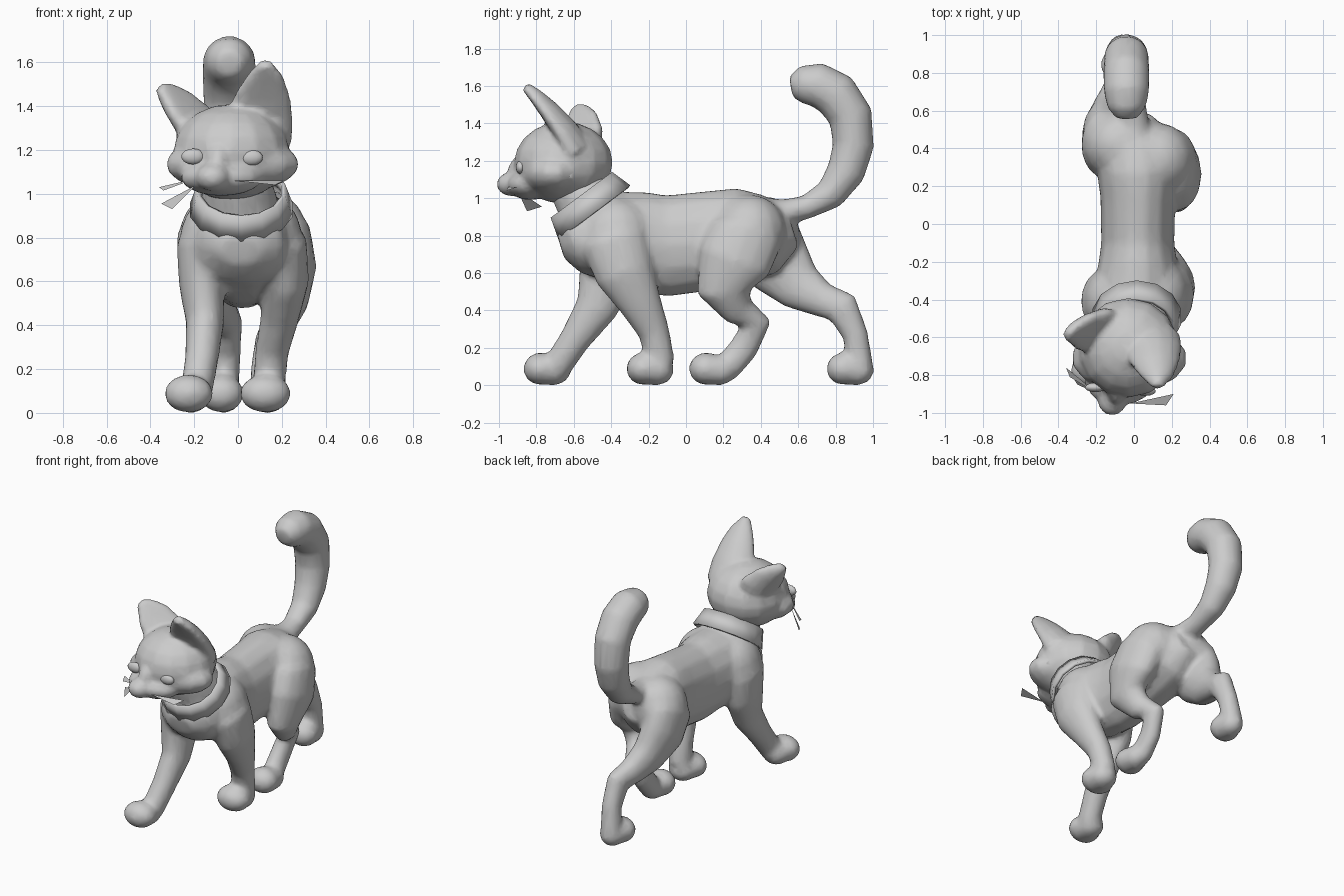
import bpy, bmesh, math
from mathutils import Vector, Matrix


def loft(bm, secs, side=(1, 0, 0), curl=0.0, n=14):
    """Closed tube through sections (x, y, z, half width, half depth)."""
    pts = [Vector(s[:3]) for s in secs]
    rings = []
    for i, s in enumerate(secs):
        t = (pts[min(i + 1, len(pts) - 1)] - pts[max(i - 1, 0)]).normalized()
        a = Vector(side)
        a = (a - t * a.dot(t)).normalized()
        b = t.cross(a)
        ring = []
        for k in range(n):
            c, d = math.cos(2 * math.pi * k / n), math.sin(2 * math.pi * k / n)
            ring.append(bm.verts.new(pts[i] + a * s[3] * c + b * (s[4] * d + curl * s[3] * c * c)))
        rings.append(ring)
    for r, q in zip(rings, rings[1:]):
        for k in range(n):
            bm.faces.new((r[k], r[(k + 1) % n], q[(k + 1) % n], q[k]))
    bm.faces.new(rings[0][::-1])
    bm.faces.new(rings[-1])


def ball(bm, loc, size):
    m = Matrix.Translation(loc) @ Matrix.Diagonal((*size, 1))
    bmesh.ops.create_uvsphere(bm, u_segments=14, v_segments=10, radius=1, matrix=m)


def finish(bm, name, fuse=0.0, soften=5):
    bmesh.ops.recalc_face_normals(bm, faces=bm.faces)
    me = bpy.data.meshes.new(name)
    bm.to_mesh(me)
    bm.free()
    me.polygons.foreach_set("use_smooth", [True] * len(me.polygons))
    ob = bpy.data.objects.new(name, me)
    bpy.context.collection.objects.link(ob)
    if fuse:  # blend the overlapping volumes into one skin
        r = ob.modifiers.new("fuse", 'REMESH')
        r.mode, r.voxel_size, r.use_smooth_shade = 'VOXEL', fuse, True
        s = ob.modifiers.new("soften", 'SMOOTH')
        s.factor, s.iterations = 0.5, soften
        d = ob.modifiers.new("reduce", 'DECIMATE')
        d.ratio = 0.25
    return ob


# body: torso, neck, tail, four walking legs
bm = bmesh.new()
loft(bm, [(.01, -.67, .74, .10, .07), (.01, -.605, .76, .2, .17), (.015, -.45, .8, .24, .24),
          (.02, -.25, .765, .215, .275), (.02, -.1, .745, .195, .275), (.02, .15, .775, .2, .27),
          (.02, .3, .8, .22, .26), (.01, .45, .81, .19, .215), (0, .56, .85, .1, .12)])
loft(bm, [(.01, -.38, .78, .2, .2), (.01, -.46, .89, .195, .19), (.0, -.54, 1.0, .17, .17),
          (-.02, -.6, 1.09, .15, .15)])
loft(bm, [(0, .4, .92, .09, .09), (0, .52, .925, .08, .07), (-.01, .64, .95, .075, .065),
          (-.02, .77, 1.02, .09, .085), (-.03, .855, 1.14, .105, .105), (-.04, .895, 1.28, .115, .112),
          (-.04, .88, 1.44, .12, .12), (-.04, .8, 1.555, .125, .127), (-.04, .7, 1.608, .122, .12),
          (-.04, .62, 1.605, .105, .105), (-.04, .56, 1.595, .06, .06)])
# shoulders and hips
ball(bm, (.12, -.37, .8), (.175, .2, .2))
ball(bm, (-.09, -.41, .78), (.18, .2, .22))
ball(bm, (.12, .34, .82), (.2, .2, .2))
ball(bm, (-.08, .42, .81), (.19, .19, .2))
legs = [
    # front leg, +x side
    [(.13, -.4, .88, .08, .1), (.19, -.38, .76, .13, .18), (.215, -.33, .6, .11, .16),
     (.19, -.24, .43, .088, .115), (.155, -.17, .28, .078, .085), (.14, -.135, .12, .075, .078)],
    # front leg, -x side, reaching forward
    [(-.1, -.38, .86, .08, .1), (-.165, -.41, .75, .12, .17), (-.165, -.42, .58, .105, .155),
     (-.15, -.48, .41, .088, .115), (-.165, -.59, .25, .078, .085), (-.19, -.69, .1, .075, .078)],
    # hind leg, +x side, stepping forward
    [(.12, .34, .92, .08, .1), (.2, .32, .8, .14, .2), (.24, .26, .66, .12, .2),
     (.225, .2, .5, .095, .145), (.18, .28, .4, .075, .09), (.14, .375, .33, .065, .085),
     (.12, .31, .2, .063, .08), (.12, .21, .08, .068, .075)],
    # hind leg, -x side, trailing
    [(-.08, .36, .9, .08, .1), (-.15, .42, .78, .135, .2), (-.155, .49, .65, .118, .19),
     (-.12, .61, .525, .098, .135), (-.08, .73, .455, .08, .095), (-.05, .835, .415, .07, .095),
     (-.05, .905, .27, .065, .07), (-.065, .935, .1, .07, .068)]]
for leg in legs:
    loft(bm, leg)
# paws: rounded toes plus heel, given as x, toe front y, half width
for x, y, w in ((.125, -.317, .12), (-.225, -.867, .115), (.125, .018, .105), (-.075, .753, .105)):
    ball(bm, (x, y + .09, .088), (w, .095, .088))
    ball(bm, (x + .01, y + .155, .08), (w * .8, .1, .082))
finish(bm, "body", .017, 11)

# head: skull, cheeks, muzzle, bridge, nose, cupped ears
bm = bmesh.new()
ball(bm, (-.03, -.655, 1.19), (.27, .265, .22))
ball(bm, (-.025, -.71, 1.135), (.31, .18, .13))
ball(bm, (-.075, -.83, 1.075), (.19, .13, .085))
ball(bm, (-.09, -.87, 1.14), (.06, .085, .09))
ball(bm, (-.115, -.93, 1.075), (.08, .085, .065))
loft(bm, [(.09, -.58, 1.26, .16, .08), (.1, -.65, 1.37, .155, .07), (.115, -.73, 1.47, .125, .055),
          (.125, -.8, 1.545, .085, .04), (.125, -.86, 1.6, .03, .025)], curl=-.2)
loft(bm, [(-.15, -.56, 1.23, .13, .08), (-.21, -.55, 1.32, .14, .065), (-.28, -.56, 1.4, .115, .05),
          (-.325, -.57, 1.45, .075, .04), (-.36, -.59, 1.485, .03, .025)], side=(.5, .8, .25), curl=-.2)
finish(bm, "head", .015, 6)

# eyes
for name, loc in (("eye_left", (.06, -.885, 1.165)), ("eye_right", (-.205, -.865, 1.17))):
    bm = bmesh.new()
    ball(bm, loc, (.055, .025, .036))
    finish(bm, name)

# collar: tilted band round the neck
bm = bmesh.new()
bmesh.ops.create_cone(bm, cap_ends=False, segments=14, radius1=.24, radius2=.205, depth=.115)
collar = finish(bm, "collar")
collar.location = (.015, -.525, .972)
collar.rotation_euler = (.64, 0, 0)
sol = collar.modifiers.new("thickness", 'SOLIDIFY')
sol.thickness = .02
bpy.context.view_layer.objects.active = collar
collar.select_set(True)
bpy.ops.object.shade_smooth_by_angle()

# whiskers: thin flat blades
bm = bmesh.new()
for tri in (((-.19, -.9, 1.07), (-.36, -.76, 1.03), (-.34, -.81, 1.015)),
            ((-.19, -.9, 1.04), (-.35, -.77, .955), (-.3, -.85, .93)),
            ((-.02, -.95, 1.06), (.21, -.9, 1.06), (.17, -.96, 1.04))):
    bm.faces.new([bm.verts.new(p) for p in tri])
finish(bm, "whiskers")
